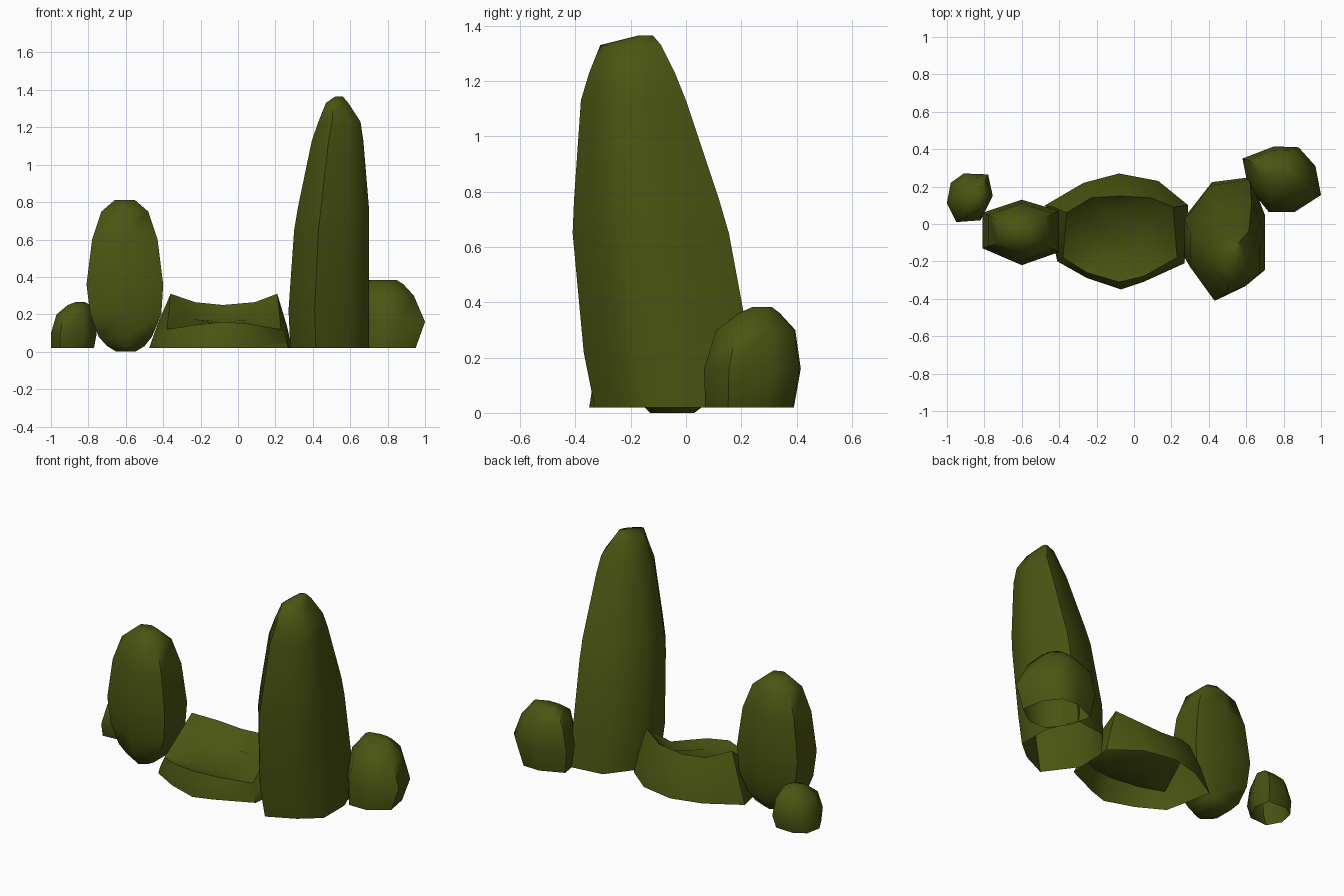
import bpy
import math

cube = bpy.data.objects.get("Cube")
if cube:
    bpy.data.objects.remove(cube, do_unlink=True)

moss = bpy.data.materials.new("moss_green")
moss.use_nodes = True
colour = (0.07, 0.09, 0.006, 1)
moss.diffuse_color = colour
moss.node_tree.nodes["Principled BSDF"].inputs["Base Color"].default_value = colour


def loft(name, rings, close_bottom=False, angle=60):
    """Skin a stack of equal-sized rings; the last one is capped."""
    n = len(rings[0])
    verts = [p for ring in rings for p in ring]
    faces = []
    for k in range(len(rings) - 1):
        a, b = k * n, (k + 1) * n
        for i in range(n):
            j = (i + 1) % n
            faces.append((a + i, a + j, b + j, b + i))
    faces.append(tuple(range(len(verts) - n, len(verts))))
    if close_bottom:
        faces.append(tuple(reversed(range(n))))
    mesh = bpy.data.meshes.new(name)
    mesh.from_pydata(verts, [], faces)
    mesh.materials.append(moss)
    obj = bpy.data.objects.new(name, mesh)
    bpy.context.collection.objects.link(obj)
    bpy.ops.object.select_all(action='DESELECT')
    obj.select_set(True)
    bpy.context.view_layer.objects.active = obj
    bpy.ops.object.shade_smooth_by_angle(angle=math.radians(angle))
    return obj


def boulder(name, outline, levels, close_bottom=False):
    """Fit one plan outline into the x and y limits of each level."""
    xs, ys = zip(*outline)
    rings = []
    for z, x0, x1, y0, y1 in levels:
        rings.append([(x0 + (x - min(xs)) / (max(xs) - min(xs)) * (x1 - x0),
                       y0 + (y - min(ys)) / (max(ys) - min(ys)) * (y1 - y0), z)
                      for x, y in outline])
    return loft(name, rings, close_bottom)


# Tall leaning rock
boulder("tall_rock",
        [(.41, -.41), (.58, -.32), (.70, -.21), (.70, .02),
         (.62, .25), (.41, .22), (.27, .02), (.27, -.2)],
        [(.02, .28, .70, -.33, .25), (.22, .27, .70, -.37, .235),
         (.65, .30, .70, -.41, .155), (.77, .32, .70, -.405, .12),
         (1.13, .395, .67, -.38, 0), (1.23, .43, .655, -.35, -.04),
         (1.33, .47, .59, -.31, -.09), (1.365, .52, .56, -.17, -.12)])

# Egg-shaped upright rock
boulder("egg_rock",
        [(-.6, -.22), (-.41, -.15), (-.41, .07), (-.6, .13), (-.8, .06), (-.8, -.13)],
        [(0, -.65, -.55, -.13, .03), (.03, -.70, -.50, -.16, .07),
         (.08, -.745, -.46, -.18, .09), (.2, -.79, -.41, -.21, .12),
         (.36, -.81, -.40, -.22, .13), (.6, -.78, -.43, -.2, .11),
         (.75, -.73, -.48, -.16, .07), (.81, -.66, -.55, -.1, .01)],
        close_bottom=True)

# Small outer rocks
boulder("small_rock",
        [(-.95, .01), (-.82, .02), (-.755, .15), (-.78, .265),
         (-.91, .27), (-.98, .22), (-1, .11)],
        [(.02, -1, -.77, .03, .25), (.1, -1, -.755, .01, .27),
         (.2, -.97, -.77, .03, .25), (.25, -.91, -.79, .08, .2),
         (.265, -.87, -.82, .12, .17)])
boulder("round_rock",
        [(.72, .065), (.86, .065), (1, .155), (.97, .31),
         (.88, .41), (.75, .415), (.58, .35), (.61, .2)],
        [(.02, .60, .95, .07, .39), (.16, .58, 1, .065, .415),
         (.3, .61, .94, .11, .395), (.36, .66, .885, .19, .34),
         (.383, .70, .85, .24, .31)])

# Hollow seat-like rock: base, raised back rim with low front lip, inner bowl
base = [(-.41, -.2), (-.25, -.29), (-.07, -.35), (.05, -.31), (.27, -.21),
        (.29, .10), (.13, .23), (-.08, .27), (-.27, .22), (-.475, .10)]
rim = [(-.38, -.18, .12), (-.25, -.26, .14), (-.08, -.31, .16), (.05, -.28, .15),
       (.23, -.18, .12), (.21, .09, .31), (.09, .14, .265), (-.08, .15, .25),
       (-.23, .14, .265), (-.36, .06, .31)]
middle = [(b[0] * .6 + r[0] * .4, b[1] * .75 + r[1] * .25, .02 + (r[2] - .02) * .45)
          for b, r in zip(base, rim)]
bowl = [(-.08 + (x + .08) * .6, -.06 + (y + .06) * .6, .12 + (z - .12) * .3)
        for x, y, z in rim]
loft("seat_rock", [[(x, y, .02) for x, y in base], middle, rim, bowl], angle=50)
